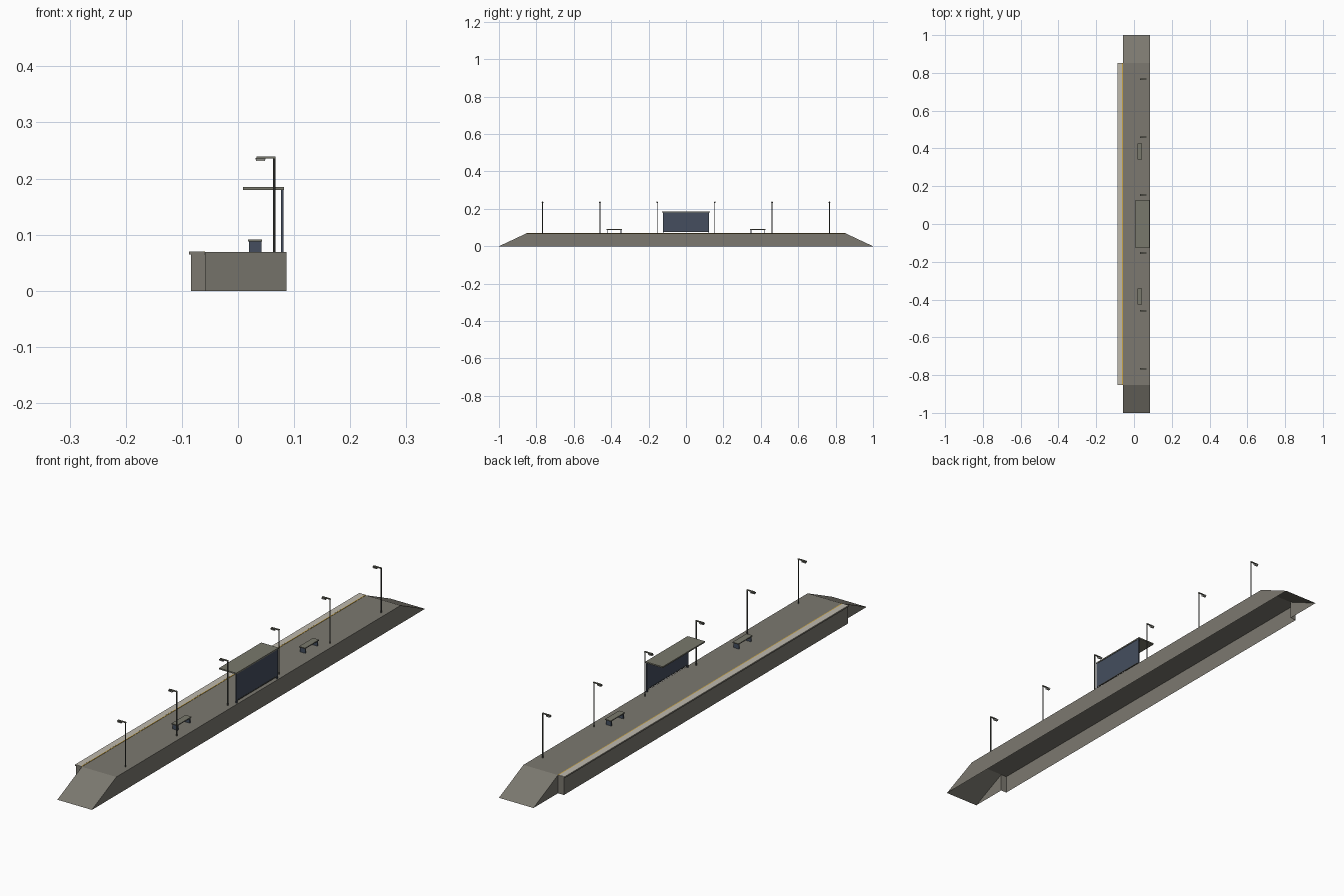
import bpy, bmesh

if "Cube" in bpy.data.objects:
    bpy.data.objects.remove(bpy.data.objects["Cube"])

def material(name, rgb):
    m = bpy.data.materials.new(name)
    m.diffuse_color = (*rgb, 1.0)
    m.use_nodes = True
    m.node_tree.nodes["Principled BSDF"].inputs["Base Color"].default_value = m.diffuse_color
    return m

CONCRETE = material("warm grey concrete", (0.20, 0.19, 0.16))
STONE = material("pale edge stone", (0.52, 0.49, 0.42))
YELLOW = material("safety yellow", (0.60, 0.38, 0.06))
METAL = material("dark metal", (0.075, 0.077, 0.068))
GLASS = material("blue grey glass", (0.058, 0.076, 0.112))
OLIVE = material("olive grey panel", (0.19, 0.19, 0.15))
LENS = material("pale lamp lens", (0.55, 0.55, 0.50))

def finish(name, bm, mat):
    bmesh.ops.recalc_face_normals(bm, faces=bm.faces)
    me = bpy.data.meshes.new(name)
    bm.to_mesh(me)
    bm.free()
    me.materials.append(mat)
    ob = bpy.data.objects.new(name, me)
    bpy.context.collection.objects.link(ob)
    return ob

def box(name, x, y, z, mat):
    """Box from (min, max) pairs on each axis."""
    bm = bmesh.new()
    bmesh.ops.create_cube(bm, size=1)
    for v in bm.verts:
        v.co = [lo + (c + 0.5) * (hi - lo) for c, (lo, hi) in zip(v.co, (x, y, z))]
    return finish(name, bm, mat)

def post(name, x, y, z0, z1, r, mat):
    bm = bmesh.new()
    bmesh.ops.create_cone(bm, cap_ends=True, segments=8, radius1=r, radius2=r, depth=z1 - z0)
    bmesh.ops.translate(bm, verts=bm.verts, vec=(x, y, (z0 + z1) / 2))
    return finish(name, bm, mat)

# Platform: open-bottomed shell with end ramps and a wider track side
E, L, R, Y, H = -0.084, -0.059, 0.086, 0.853, 0.069
faces = [
    [(E, -Y, H), (L, -Y, H), (R, -Y, H), (R, Y, H), (L, Y, H), (E, Y, H)],
    [(R, -1, 0), (R, 1, 0), (R, Y, H), (R, -Y, H)],
    [(E, Y, 0), (E, -Y, 0), (E, -Y, H), (E, Y, H)],
]
for s in (-1, 1):
    faces += [
        [(L, s, 0), (R, s, 0), (R, s * Y, H), (L, s * Y, H)],
        [(L, s, 0), (L, s * Y, H), (L, s * Y, 0)],
        [(E, s * Y, 0), (L, s * Y, 0), (L, s * Y, H), (E, s * Y, H)],
    ]
bm = bmesh.new()
for f in faces:
    bm.faces.new([bm.verts.new(p) for p in f])
bmesh.ops.remove_doubles(bm, verts=bm.verts, dist=1e-5)
finish("platform", bm, CONCRETE)

# Overhanging lip, pale edge stone and warning line
box("edge_lip", (-0.087, E), (-Y, Y), (0.0645, 0.0693), CONCRETE)
box("edge_stone", (-0.087, -0.0625), (-Y, Y), (0.0693, 0.0703), STONE)
box("warning_line", (-0.0625, -0.0588), (-Y, Y), (0.0692, 0.0702), YELLOW)

# Lamp posts
for i, y in enumerate((-0.767, -0.46, -0.154, 0.154, 0.46, 0.767)):
    post(f"lamp_post_{i}", 0.0645, y, H, 0.236, 0.0023, METAL)
    box(f"lamp_arm_{i}", (0.033, 0.0665), (y - 0.0025, y + 0.0025), (0.236, 0.2395), OLIVE)
    box(f"lamp_head_{i}", (0.0315, 0.049), (y - 0.0045, y + 0.0045), (0.234, 0.2365), METAL)
    box(f"lamp_lens_{i}", (0.0325, 0.048), (y - 0.004, y + 0.004), (0.231, 0.234), LENS)

# Shelter
box("shelter_roof", (0.009, 0.082), (-0.127, 0.127), (0.180, 0.185), OLIVE)
box("shelter_glass", (0.078, 0.080), (-0.12, 0.12), (0.08, 0.180), GLASS)
box("shelter_rail", (0.0773, 0.0807), (-0.12, 0.12), (0.077, 0.080), METAL)
for s in (-1, 1):
    a, b = sorted((s * 0.119, s * 0.124))
    box("shelter_post", (0.0765, 0.0815), (a, b), (H, 0.180), GLASS)

# Benches
for s in (-1, 1):
    c = s * 0.383
    box("bench_seat", (0.018, 0.043), (c - 0.042, c + 0.042), (0.0875, 0.091), OLIVE)
    for t in (-1, 1):
        y = c + t * 0.036
        box("bench_leg", (0.0195, 0.0415), (y - 0.002, y + 0.002), (H, 0.0875), GLASS)
